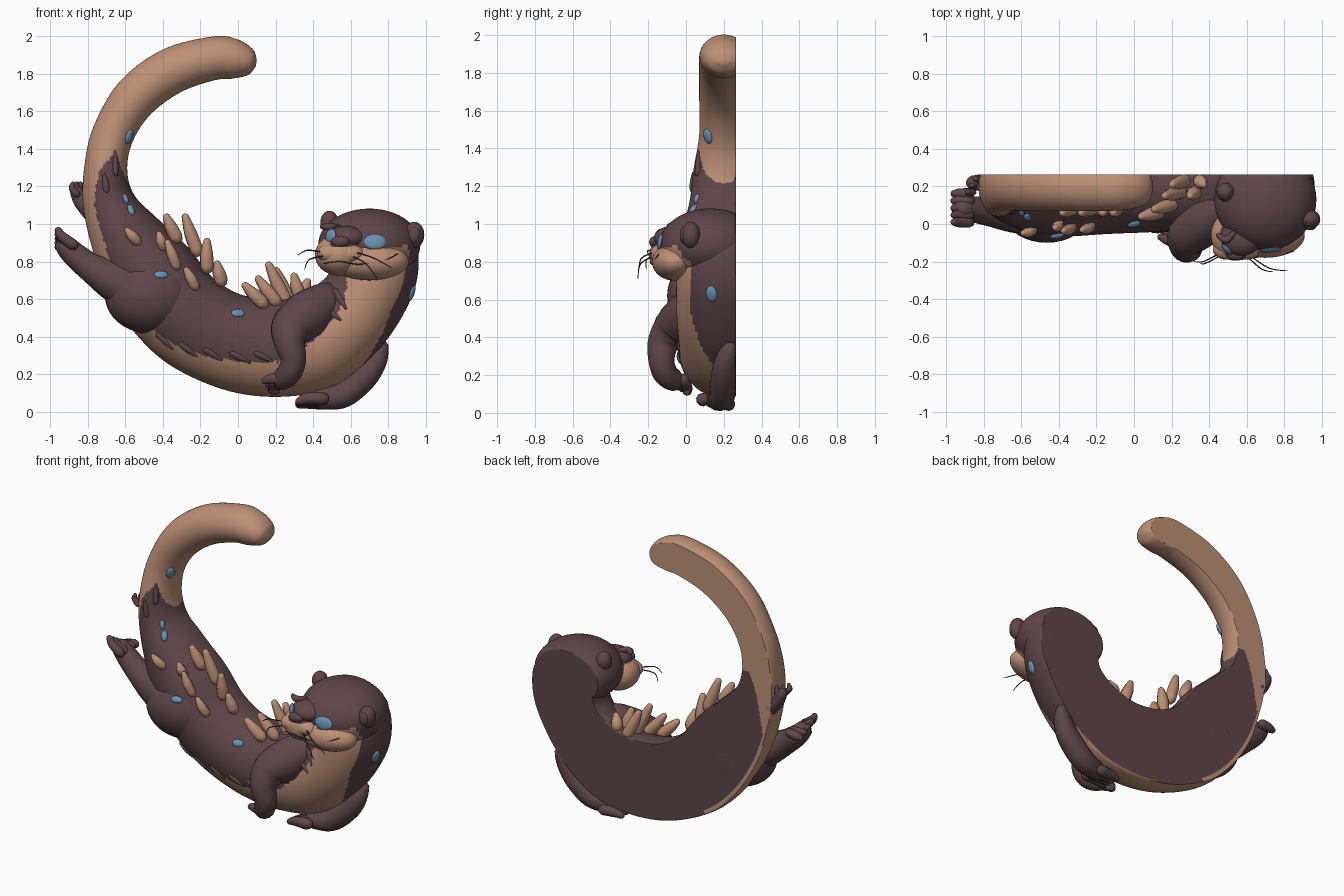
import bpy, math
from mathutils import Vector
from mathutils.bvhtree import BVHTree

if "Cube" in bpy.data.objects:
    bpy.data.objects.remove(bpy.data.objects["Cube"])

BACK = 0.265  # flat back plane


def material(name, rgb):
    m = bpy.data.materials.new(name)
    m.diffuse_color = (*rgb, 1)
    m.use_nodes = True
    m.node_tree.nodes["Principled BSDF"].inputs["Base Color"].default_value = m.diffuse_color
    return m


BROWN = material("brown fur", (0.115, 0.06, 0.068))
TAN = material("tan fur", (0.51, 0.28, 0.185))
BLUE = material("blue", (0.15, 0.29, 0.45))
DARK = material("dark brown", (0.07, 0.035, 0.035))


def spline(pts, n):
    """Smooth interpolation through tuples of any length, giving (parameter, values)."""
    out = []
    for i in range(len(pts) - 1):
        p = [pts[max(i - 1, 0)], pts[i], pts[i + 1], pts[min(i + 2, len(pts) - 1)]]
        for k in range(n):
            t = k / n
            out.append((i + t, [0.5 * (2 * b + (c - a) * t + (2 * a - 5 * b + 4 * c - d) * t * t
                                       + (3 * b - a - 3 * c + d) * t ** 3) for a, b, c, d in zip(*p)]))
    out.append((len(pts) - 1, list(pts[-1])))
    return out


def loft(name, rings, mats, rule=None, angle=50):
    """Skin a list of rings, cap the ends and flatten everything behind the back plane."""
    n = len(rings[0])
    verts = [(v[0], min(v[1], BACK), max(v[2], 0)) for r in rings for v in r]
    faces, idx = [], []
    for i in range(len(rings) - 1):
        for j in range(n):
            k = (j + 1) % n
            faces.append((i * n + j, i * n + k, (i + 1) * n + k, (i + 1) * n + j))
            idx.append(rule(i, j, rings) if rule else 0)
    faces += [tuple(reversed(range(n))), tuple(range(len(verts) - n, len(verts)))]
    idx += [0, 0]
    me = bpy.data.meshes.new(name)
    me.from_pydata(verts, [], faces)
    for m in mats:
        me.materials.append(m)
    me.polygons.foreach_set("material_index", idx)
    ob = bpy.data.objects.new(name, me)
    bpy.context.collection.objects.link(ob)
    bpy.context.view_layer.objects.active = ob
    ob.select_set(True)
    bpy.ops.object.mode_set(mode='EDIT')
    bpy.ops.mesh.select_all(action='SELECT')
    bpy.ops.mesh.normals_make_consistent(inside=False)
    bpy.ops.object.mode_set(mode='OBJECT')
    bpy.ops.object.shade_smooth_by_angle(angle=math.radians(angle))
    ob.select_set(False)
    return ob


def limb(name, pts, mat, n=6, sides=16):
    """Round tube through (x, y, z, radius) with rounded ends."""
    s = [v for _, v in spline(pts, n)]
    rings = []
    for i, (x, y, z, r) in enumerate(s):
        d = (Vector(s[min(i + 1, len(s) - 1)][:3]) - Vector(s[max(i - 1, 0)][:3])).normalized()
        u = d.cross(Vector((0.2, 1, 0.1))).normalized()
        w = d.cross(u)
        ring = lambda off, k: [Vector((x, y, z)) + d * off * r + (u * math.cos(a) + w * math.sin(a)) * r * k
                               for a in [2 * math.pi * j / sides for j in range(sides)]]
        if i == 0:
            rings += [ring(-0.95, 0.3), ring(-0.7, 0.7)]
        rings.append(ring(0, 1))
        if i == len(s) - 1:
            rings += [ring(0.5, 0.86), ring(0.8, 0.6), ring(0.97, 0.25)]
    return loft(name, rings, [mat])


def ball(name, c, r, mats, rule=None, turn=None, seg=40):
    """Ellipsoid, optionally turned and coloured by a position rule."""
    rings = []
    for i in range(seg // 2 + 1):
        p = 0.02 + (math.pi - 0.04) * i / (seg // 2)
        ring = []
        for j in range(seg):
            a = 2 * math.pi * j / seg
            v = Vector((r[0] * math.sin(p) * math.cos(a), r[1] * math.sin(p) * math.sin(a), r[2] * math.cos(p)))
            ring.append(Vector(c) + (turn @ v if turn else v))
        rings.append(ring)
    f = (lambda i, j, g: int(rule(*((g[i][j] + g[i + 1][(j + 1) % seg]) / 2)))) if rule else None
    return loft(name, rings, mats, f)


# Body and tail: outer x, z; inner x, z; front y
stations = [
    (.10, 1.875, .095, 1.84, .17), (.08, 1.93, .055, 1.795, .11), (0, 1.983, -.03, 1.775, .08),
    (-.13, 2.0, -.13, 1.765, .07), (-.4, 1.93, -.31, 1.70, .07), (-.63, 1.76, -.47, 1.58, .07),
    (-.77, 1.52, -.565, 1.43, .07), (-.82, 1.3, -.59, 1.28, .04), (-.825, 1.1, -.55, 1.15, .02),
    (-.78, .88, -.43, 1.03, -.02), (-.70, .65, -.27, .88, -.055), (-.55, .42, -.14, .72, -.065),
    (-.35, .24, 0, .63, -.055), (-.05, .11, .15, .60, -.045), (.25, .08, .27, .61, -.04),
    (.52, .14, .38, .65, -.04), (.76, .34, .48, .73, -.05), (.93, .62, .50, .82, -.05),
    (.96, .85, .5, .93, -.03), (.89, .99, .57, 1.0, .03)]
# Lower limit of the brown back on each station, 1 = inner rim, -1 = outer rim
edge = [2] * 6 + [.75, -.3, -.6, -.65, -.8, -.75, -.55, -.38, -.28, .1, .35, .7, .8, .8]
SUB, SIDES = 18, 96
path = spline(stations, SUB)


def body_rule(i, j, rings):
    s = path[i][0]
    c = math.cos(2 * math.pi * (j + .5) / SIDES)
    k = min(int(s), len(edge) - 2)
    low = edge[k] + (edge[k + 1] - edge[k]) * (s - k) + .10 * abs((s * 3.3) % 1 - .5)
    if s > 15.5 and c < -1 + .28 * min(1, s - 15.5):
        return 1
    if rings[i][j][1] >= BACK - .002:
        return int(s > 12 or (s > 7 and c > max(-.85, .5 - 1.35 * min(1, (s - 7) / 2))))
    # pointed top of the coat, on the front of the tail
    if s < 7.5:
        return int(s > 6.55 and low < c < .55 + .5 * (s - 6.55))
    return int(c > low)


body_rings = []
for s, (ox, oz, ix, iz, yf) in path:
    mid, half = Vector(((ox + ix) / 2, .2, (oz + iz) / 2)), Vector(((ix - ox) / 2, 0, (iz - oz) / 2))
    body_rings.append([mid + half * math.cos(a) - Vector((0, .2 - yf, 0)) * math.sin(a)
                       for a in [2 * math.pi * j / SIDES for j in range(SIDES)]])
body = loft("body_and_tail", body_rings, [TAN, BROWN], body_rule)

# Hind legs with toes
hip = ball("hip", (-.465, .09, .62), (.245, .19, .205), [BROWN])
limb("hind_leg", [(-.52, .08, .65, .15), (-.66, .07, .70, .115), (-.78, .07, .765, .08),
                  (-.87, .08, .835, .068), (-.915, .08, .88, .06)], BROWN)
for k in range(5):
    y = .01 + .038 * k
    limb("hind_toe", [(-.88, y, .89, .03), (-.935, y, .93 - .012 * k, .028),
                      (-.958, y, .965 - .022 * k, .02)], BROWN, 4, 10)
limb("far_hind_foot", [(-.78, .22, 1.06, .05), (-.835, .22, 1.12, .042), (-.86, .22, 1.17, .036)], BROWN)
for k in range(3):
    limb("far_hind_toe", [(-.86, .17 + .035 * k, 1.16, .02), (-.885 + .02 * k, .17 + .035 * k, 1.19, .018),
                          (-.88 + .02 * k, .17 + .035 * k, 1.215, .012)], BROWN, 4, 10)

# Front legs with fingers
limb("near_arm", [(.47, .08, .585, .11), (.38, .02, .52, .13), (.29, -.06, .45, .115), (.275, -.12, .37, .085),
                  (.295, -.13, .28, .07), (.275, -.11, .21, .066), (.24, -.07, .175, .06)], BROWN)
for k in range(4):
    limb("near_finger", [(.25, -.10 + .03 * k, .175, .034), (.185, -.085 + .03 * k, .175 - .017 * k, .03),
                         (.145 + .02 * k, -.07 + .025 * k, .165 - .018 * k, .02)], BROWN, 4, 10)
limb("far_arm", [(.765, .23, .34, .04), (.735, .21, .27, .06), (.67, .2, .18, .07), (.56, .19, .09, .07),
                 (.45, .17, .07, .06)], BROWN)
for k in range(4):
    limb("far_finger", [(.45, .09 + .045 * k, .07 - .008 * k, .036), (.37, .085 + .045 * k, .07 - .008 * k, .031),
                        (.325, .085 + .045 * k, .055 - .006 * k, .02)], BROWN, 4, 10)

# Head, with a tan lower face
face_line = lambda x: .875 if .49 < x < .68 else .92 if x < .49 else .86 + .12 * max(0, x - .68)
head = ball("head", (.70, .13, .89), (.272, .27, .192), [BROWN, TAN],
            lambda x, y, z: y < .02 and z < face_line(x) and x < .91, seg=80)
cheek = ball("cheek", (.70, -.06, .80), (.21, .12, .1), [BROWN, TAN],
             lambda x, y, z: z < face_line(x) and y < .04, seg=64)
muzzle = ball("muzzle", (.54, -.06, .835), (.13, .135, .11), [BROWN, TAN],
              lambda x, y, z: z < face_line(x), seg=64)
snout = ball("snout", (.575, -.07, .925), (.11, .10, .065), [BROWN])
nose = ball("nose", (.545, -.165, .905), (.05, .03, .03), [BROWN])
for x, z in [(.495, .845), (.60, .84)]:
    ball("whisker_pad", (x, -.135, z), (.075, .055, .05), [TAN])
ball("near_ear", (.94, .025, .942), (.053, .05, .07), [BROWN])
ball("near_ear_hollow", (.94, -.015, .942), (.03, .018, .042), [BROWN])
ball("far_ear", (.487, .17, 1.01), (.048, .05, .06), [BROWN])
for a, b in [((.45, .985), (.53, .985)), ((.65, .95), (.79, .975))]:
    limb("brow", [(a[0], -.06, a[1], .014), ((a[0] + b[0]) / 2, -.085, (a[1] + b[1]) / 2, .02),
                  (b[0], -.05, b[1], .014)], BROWN)
limb("mouth", [(.46, -.165, .79, .003), (.545, -.19, .80, .003), (.64, -.178, .785, .003),
               (.76, -.172, .80, .003), (.85, -.145, .84, .003)], DARK, 6, 8)
for a, b, c in [((.45, -.16, .85), (.37, -.20, .86), (.32, -.2, .835)),
                ((.46, -.17, .83), (.38, -.21, .81), (.355, -.21, .76)),
                ((.62, -.17, .85), (.72, -.235, .82), (.82, -.25, .765)),
                ((.60, -.17, .83), (.68, -.24, .79), (.74, -.255, .71))]:
    limb("whisker", [(*a, .004), (*b, .0035), (*c, .002)], DARK, 5, 6)

# Surface lookup from the front
trees = [BVHTree.FromPolygons([v.co for v in o.data.vertices], [p.vertices[:] for p in o.data.polygons])
         for o in (body, hip, head, cheek, muzzle, snout)]


def surface(x, z):
    hits = [t.ray_cast(Vector((x, -1, z)), Vector((0, 1, 0))) for t in trees]
    hits = [h for h in hits if h[0]]
    if not hits:
        return Vector((x, .15, z)), Vector((0, -1, 0))
    h = min(hits, key=lambda q: q[0].y)
    return h[0], h[1] if h[1].y < 0 else -h[1]


# Blue eyes and spots
for name, x, z, w, h in [("eye", .495, .935, .038, .04), ("eye", .73, .905, .06, .042),
                         ("spot", -.58, 1.465, .027, .042), ("spot", -.57, 1.075, .02, .034),
                         ("spot", -.60, 1.135, .015, .028), ("spot", -.41, .73, .038, .022),
                         ("spot", 0, .525, .037, .024), ("spot", .925, .63, .03, .045)]:
    p, nrm = surface(x, z)
    ball("blue_" + name, p, (w, h, .014), [BLUE], turn=nrm.to_track_quat('Z', 'Y').to_matrix(), seg=16)

# Tan fins along the back: base x, y, z to tip x, z
for bx, by, bz, tx, tz in [
        (-.33, .08, .93, -.38, 1.035), (-.22, .08, .86, -.28, 1.035), (-.165, .08, .77, -.165, .905),
        (-.09, .08, .70, -.11, .785), (.13, .06, .58, .04, .67), (.20, .10, .59, .11, .705),
        (.25, .17, .60, .165, .78), (.27, .23, .60, .205, .75), (.33, .17, .61, .30, .72), (.35, .23, .63, .37, .69)]:
    limb("back_fin", [(bx, by, bz, .036), ((bx + tx) / 2 - .002, by - .01, (bz + tz) / 2, .035),
                      (tx, by - .02, tz, .021)], TAN, 4, 10)
for bx, bz, tx, tz in [(-.54, .91, -.59, .965), (-.40, .88, -.42, .945), (-.33, .78, -.375, .90),
                       (-.23, .67, -.275, .755)]:
    y = surface(bx, bz)[0].y
    limb("side_fin", [(bx, y, bz, .028), ((bx + tx) / 2, y - .015, (bz + tz) / 2, .029),
                      (tx, y - .02, tz, .017)], TAN, 4, 10)

# Fur tufts lying on the edge of the brown coat
for bx, bz, tx, tz in [(-.655, 1.27, -.655, 1.385), (-.70, 1.18, -.715, 1.27),
                       (-.42, .41, -.35, .335), (-.30, .36, -.22, .295), (-.17, .33, -.09, .275),
                       (-.03, .31, .06, .265), (.10, .31, .18, .27), (.52, .64, .575, .55), (.47, .55, .545, .49)]:
    a, m, b = [surface(bx + (tx - bx) * t, bz + (tz - bz) * t)[0] for t in (0, .5, 1)]
    limb("fur_tuft", [(a.x, a.y + .012, a.z, .02), (m.x, m.y + .006, m.z, .018), (*b, .006)], BROWN, 4, 10)
